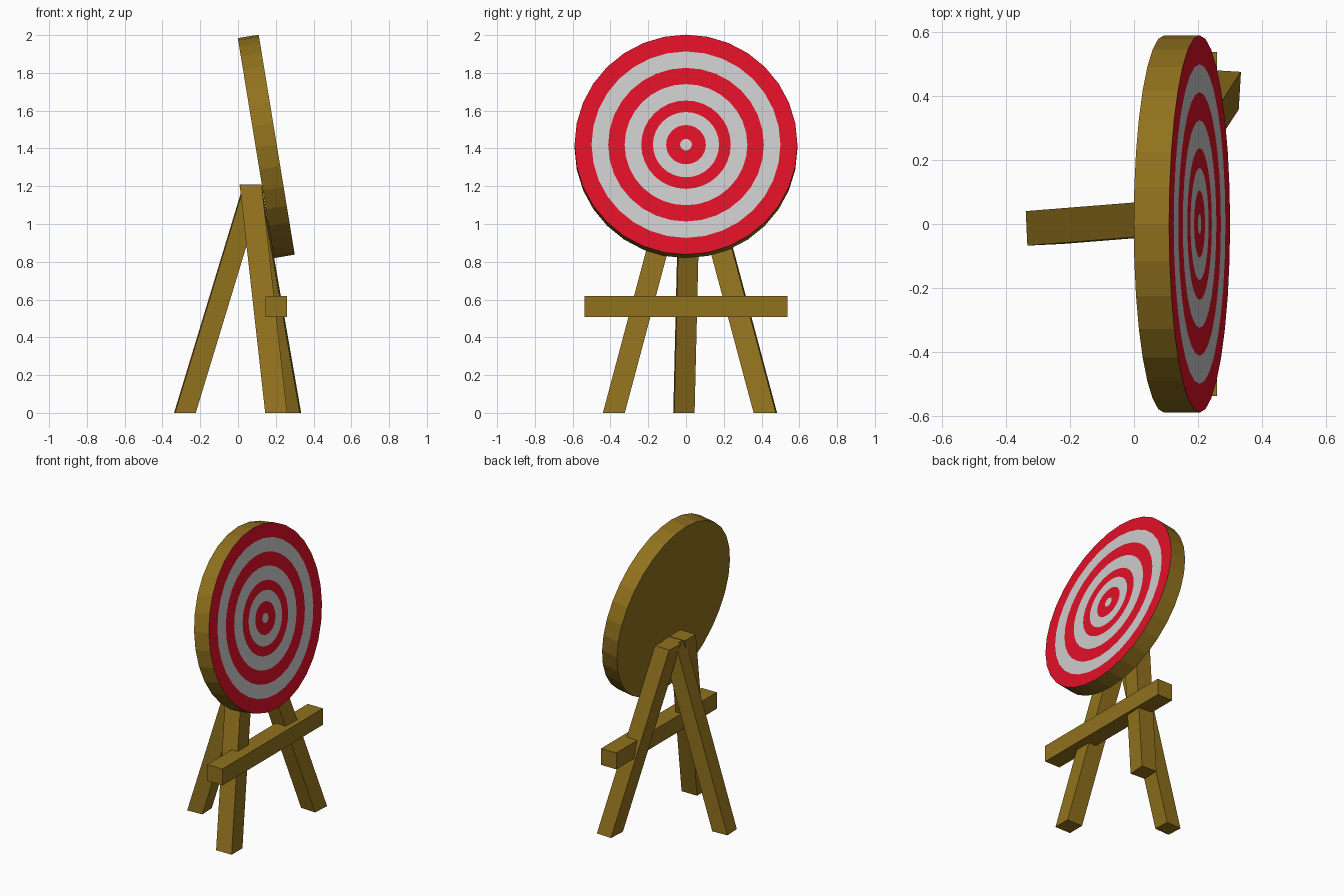
import bpy, bmesh
from math import radians, sin, cos, pi
from mathutils import Matrix, Vector

if "Cube" in bpy.data.objects:
    bpy.data.objects.remove(bpy.data.objects["Cube"])


def material(name, rgb):
    m = bpy.data.materials.new(name)
    m.diffuse_color = (*rgb, 1)
    m.use_nodes = True
    m.node_tree.nodes["Principled BSDF"].inputs["Base Color"].default_value = m.diffuse_color
    return m


WOOD = material("wood", (0.28, 0.165, 0.012))
RED = material("red_paint", (0.75, 0.005, 0.02))
WHITE = material("white_paint", (0.58, 0.58, 0.58))


def finish(name, bm, mats):
    bmesh.ops.recalc_face_normals(bm, faces=bm.faces)
    mesh = bpy.data.meshes.new(name)
    bm.to_mesh(mesh)
    bm.free()
    for m in mats:
        mesh.materials.append(m)
    ob = bpy.data.objects.new(name, mesh)
    bpy.context.collection.objects.link(ob)
    return ob


def beam(name, bottom, top, size, yaw=0):
    """Square post leaning from bottom centre to top centre, with level ends."""
    bm = bmesh.new()
    bmesh.ops.create_cube(bm, size=1)
    turn = Matrix.Rotation(radians(yaw), 3, 'Z')
    for v in bm.verts:
        end = Vector(top if v.co.z > 0 else bottom)
        v.co = end + turn @ Vector((v.co.x * size[0], v.co.y * size[1], 0))
    return finish(name, bm, [WOOD])


def target(name, radii, thickness, sides=32):
    """Round board with painted concentric rings on its front."""
    bm = bmesh.new()

    def circle(r, z):
        return [bm.verts.new((r * cos(2 * pi * i / sides), r * sin(2 * pi * i / sides), z))
                for i in range(sides)]

    def band(a, b, mat):
        for i in range(sides):
            j = (i + 1) % sides
            bm.faces.new((a[i], a[j], b[j], b[i])).material_index = mat

    back = circle(radii[0], -thickness)
    bm.faces.new(back)
    rings = [circle(r, 0) for r in radii]
    band(back, rings[0], 0)
    for k in range(len(rings) - 1):
        band(rings[k], rings[k + 1], 1 + k % 2)
    bm.faces.new(rings[-1]).material_index = 2
    return finish(name, bm, [WOOD, RED, WHITE])


# Tilted target board
board = target("target_board", [0.59, 0.50, 0.412, 0.325, 0.237, 0.175, 0.105, 0.031], 0.112)
board.rotation_euler = (0, radians(80.7), 0)
board.location = (0.205, 0, 1.42)

# Tripod legs
beam("back_leg", (-0.281, -0.011, 0), (0.085, 0.018, 1.205), (0.11, 0.108), 2.7)
beam("front_leg_left", (0.202, -0.382, 0), (0.067, -0.06, 1.208), (0.116, 0.116))
beam("front_leg_right", (0.276, 0.42, 0), (0.066, 0.098, 1.205), (0.11, 0.118), -3.4)

# Cross bar
beam("cross_bar", (0.203, 0, 0.507), (0.203, 0, 0.618), (0.114, 1.075))
